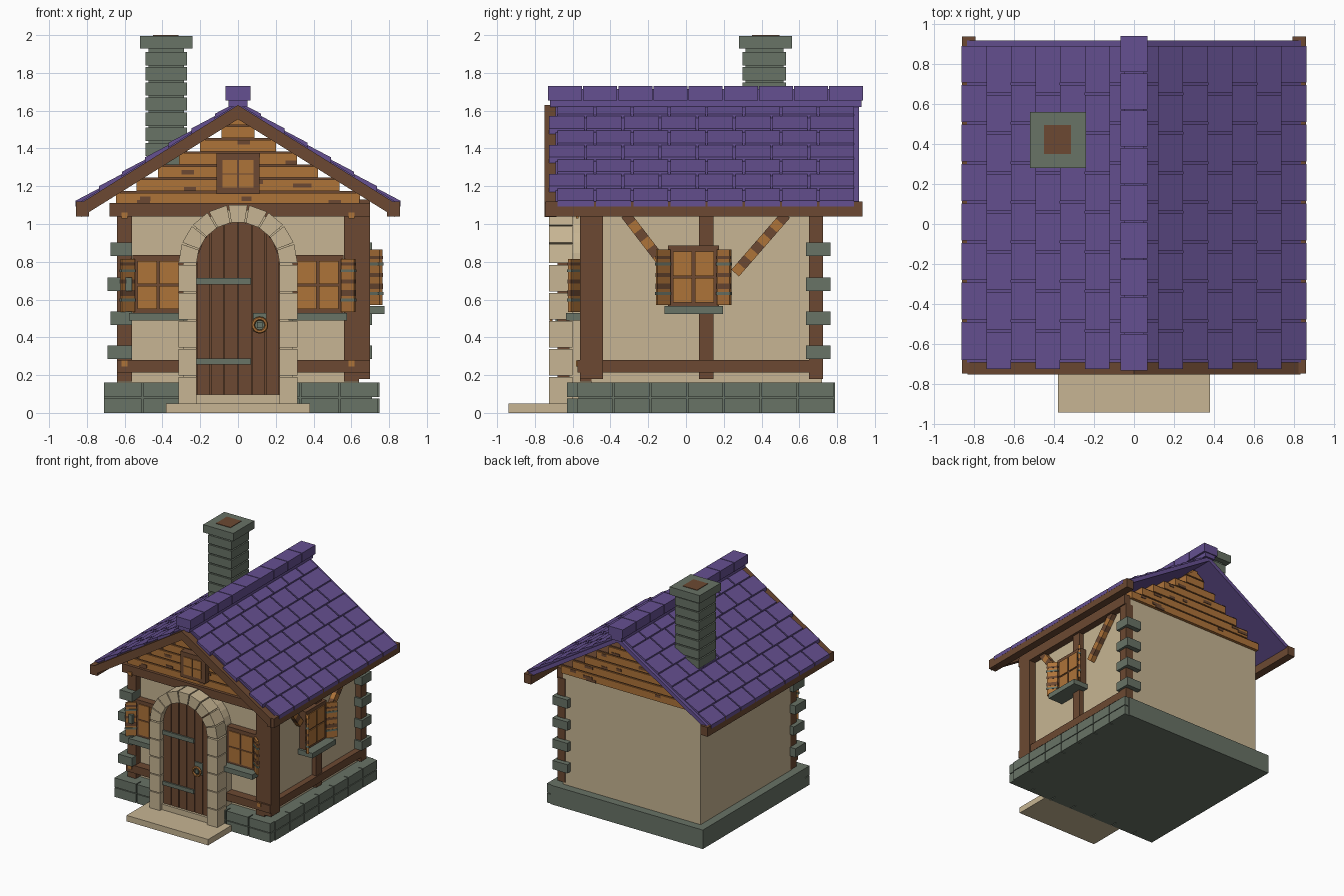
import bpy, bmesh, math, random

if "Cube" in bpy.data.objects:
    bpy.data.objects.remove(bpy.data.objects["Cube"])
random.seed(4)

def colour(name, r, g, b):
    m = bpy.data.materials.new(name)
    m.diffuse_color = [((c / 255 + 0.055) / 1.055) ** 2.4 for c in (r, g, b)] + [1]
    m.use_nodes = True
    m.node_tree.nodes["Principled BSDF"].inputs["Base Color"].default_value = m.diffuse_color
    return m

PURPLE = colour("purple_tile", 101, 80, 145)
BROWN = colour("brown_timber", 108, 73, 50)
ORANGE = colour("orange_wood", 174, 115, 57)
CREAM = colour("cream_plaster", 199, 181, 147)
STONE = colour("grey_green_stone", 104, 115, 102)

# Solids are pairs of matching vertex rings
def prism_y(poly, a, b):
    return [(x, a, z) for x, z in poly], [(x, b, z) for x, z in poly]

def prism_x(poly, a, b):
    return [(a, y, z) for y, z in poly], [(b, y, z) for y, z in poly]

def prism_z(poly, a, b):
    return [(x, y, a) for x, y in poly], [(x, y, b) for x, y in poly]

def box(x0, x1, y0, y1, z0, z1):
    return prism_z([(x0, y0), (x1, y0), (x1, y1), (x0, y1)], z0, z1)

def make(name, mat, *solids):
    bm = bmesh.new()
    for a, b in solids:
        va, vb = [bm.verts.new(p) for p in a], [bm.verts.new(p) for p in b]
        n = len(va)
        bm.faces.new(va[::-1])
        bm.faces.new(vb)
        for i in range(n):
            j = (i + 1) % n
            bm.faces.new((va[i], va[j], vb[j], vb[i]))
    bmesh.ops.recalc_face_normals(bm, faces=bm.faces)
    me = bpy.data.meshes.new(name)
    bm.to_mesh(me)
    bm.free()
    me.materials.append(mat)
    ob = bpy.data.objects.new(name, me)
    bpy.context.collection.objects.link(ob)
    return ob

# Foundation: plain core, stone facing on front and right
stones = [box(-0.71, 0.71, -0.57, 0.79, 0, 0.16)]
for z in (0, 0.083):
    for i in range(7):
        x = -0.71 + i * 0.2086
        stones.append(box(x, x + 0.2, -0.63, -0.57, z, z + 0.077))
        y = -0.575 + i * 0.195
        stones.append(box(0.71, 0.75, y, y + 0.187, z, z + 0.077))
make("foundation", STONE, *stones)
make("front_step", CREAM, box(-0.38, 0.38, -0.94, -0.63, 0, 0.05))

# Walls
make("walls", CREAM, box(-0.64, 0.64, -0.5, 0.72, 0.16, 1.12))

# Timber frame on front and right
make("front_timbers", BROWN,
     box(-0.64, -0.56, -0.56, -0.48, 0.165, 1.05), box(0.56, 0.64, -0.56, -0.5, 0.165, 1.05),
     box(-0.64, 0.70, -0.575, -0.5, 0.215, 0.28), box(-0.68, 0.70, -0.575, -0.5, 1.04, 1.11))
make("side_timbers", BROWN,
     box(0.62, 0.70, -0.56, -0.44, 0.18, 1.05), box(0.62, 0.69, 0.65, 0.725, 0.18, 1.05),
     box(0.64, 0.68, 0.07, 0.145, 0.18, 1.05), box(0.64, 0.69, -0.575, 0.72, 0.215, 0.28),
     box(0.64, 0.70, -0.56, 0.72, 1.04, 1.13))
make("pegs", ORANGE, *[box(x - 0.016, x + 0.016, -0.582, -0.57, z - 0.016, z + 0.016)
                       for x in (-0.6, 0.6) for z in (0.262, 1.045)])

# Diagonal braces, striped
def brace(name, y0, z0, y1, z1, n):
    L = math.hypot(y1 - y0, z1 - z0)
    ny, nz = -(z1 - z0) / L * 0.027, (y1 - y0) / L * 0.027
    out = {0: [], 1: []}
    for i in range(n):
        a, b = i / n, (i + 1) / n
        p = (y0 + (y1 - y0) * a, z0 + (z1 - z0) * a)
        q = (y0 + (y1 - y0) * b, z0 + (z1 - z0) * b)
        out[i % 2].append(prism_x([(p[0] - ny, p[1] - nz), (q[0] - ny, q[1] - nz),
                                   (q[0] + ny, q[1] + nz), (p[0] + ny, p[1] + nz)], 0.64, 0.68))
    make(name + "_dark", BROWN, *out[0])
    make(name + "_light", ORANGE, *out[1])

brace("front_brace", -0.32, 1.05, -0.12, 0.79, 6)
brace("rear_brace", 0.53, 1.05, 0.26, 0.74, 8)

# Corner stones at front left and back right
quoins = []
for i, z in enumerate((0.285, 0.465, 0.645, 0.83)):
    e = 0.015 * (i % 2)
    quoins += [box(-0.69 + e, -0.56, -0.61, -0.47, z, z + 0.073),
               box(0.57, 0.71, 0.635, 0.765, z, z + 0.073)]
make("corner_stones", STONE, *quoins)

# Windows with sills and open shutters; u runs along the wall, d outwards
def window(name, cu, zb, h, front, sides):
    def P(u, d):
        return (u, -0.5 - d) if front else (0.64 + d, u)
    def W(u0, u1, d0, d1, z0, z1):
        return prism_z([P(u0, d0), P(u1, d0), P(u1, d1), P(u0, d1)], z0, z1)
    make(name + "_frame", BROWN, W(cu - 0.135, cu + 0.135, 0, 0.06, zb, zb + h))
    zm, zt = zb + 0.02 + (h - 0.05) / 2, zb + h - 0.03
    make(name + "_panes", ORANGE, *[W(cu + a, cu + b, 0.05, 0.068, c, d)
         for a, b in ((-0.108, -0.007), (0.007, 0.108))
         for c, d in ((zb + 0.02, zm - 0.006), (zm + 0.006, zt))])
    make(name + "_sill", STONE, W(cu - 0.155, cu + 0.155, 0, 0.135, zb - 0.042, zb))
    for s in sides:
        def board(t, z0, z1):
            return prism_z([P(cu + s * (0.133 - t), 0.055 - t), P(cu + s * (0.2 + t), 0.11 - t),
                            P(cu + s * (0.19 + t), 0.125 + t), P(cu + s * (0.123 - t), 0.07 + t)], z0, z1)
        tag = name + ("_right" if s > 0 else "_left") + "_shutter"
        make(tag, ORANGE, board(0, zb + 0.005, zb + h - 0.02))
        make(tag + "_bands", STONE, board(0.004, zb + 0.06, zb + 0.075),
             board(0.004, zb + 0.215, zb + 0.23))
        make(tag + "_grain", BROWN, board(0.002, zb + 0.09, zb + 0.12),
             board(0.002, zb + 0.155, zb + 0.175), board(0.002, zb + 0.25, zb + 0.265))

window("left_window", -0.423, 0.53, 0.305, True, (-1,))
window("right_window", 0.423, 0.53, 0.305, True, (1,))
window("side_window", 0.04, 0.565, 0.32, False, (-1, 1))

# Door surround: jamb stones and arch stones
R0, R1, SP = 0.22, 0.315, 0.79
arch = []
for i in range(5):
    z = 0.05 + i * 0.148
    for s in (-1, 1):
        a, b = sorted((s * R0, s * R1))
        arch.append(box(a, b, -0.725, -0.6, z, z + 0.141))
for i in range(9):
    a, b = math.pi * (i + 0.04) / 9, math.pi * (i + 0.96) / 9
    arch.append(prism_y([(r * math.cos(t), SP + r * math.sin(t))
                         for r, t in ((R0, a), (R1, a), (R1, b), (R0, b))], -0.725, -0.6))
make("door_arch", CREAM, *arch)
def arch_poly(r, z0, n=16):
    return [(-r, z0), (r, z0)] + [(r * math.cos(math.pi * i / n), SP + r * math.sin(math.pi * i / n))
                                  for i in range(n + 1)]
make("door_backing", CREAM, prism_y(arch_poly(0.29, 0.05), -0.62, -0.5),
     box(-0.22, 0.22, -0.7, -0.6, 0.05, 0.097))
# Door planks following the arch
planks = [prism_y(arch_poly(0.222, 0.097), -0.66, -0.61)]
for i in range(6):
    a, b = -0.22 + i * 0.0733 + 0.003, -0.22 + (i + 1) * 0.0733 - 0.003
    top = [(x, SP + math.sqrt(max(0, 0.0484 - x * x))) for x in (b, (a + b) / 2, a)]
    planks.append(prism_y([(a, 0.097), (b, 0.097)] + top, -0.68, -0.65))
make("door", BROWN, *planks)
make("door_hinges", STONE, box(-0.22, 0.07, -0.692, -0.67, 0.68, 0.715),
     box(-0.22, 0.07, -0.692, -0.67, 0.255, 0.287), box(0.08, 0.15, -0.69, -0.67, 0.43, 0.53))
bpy.ops.mesh.primitive_torus_add(location=(0.115, -0.715, 0.465), rotation=(math.pi / 2, 0, 0),
                                 major_segments=16, minor_segments=6, major_radius=0.035, minor_radius=0.01)
ring = bpy.context.object
ring.name = "door_ring"
ring.data.materials.append(ORANGE)
make("ring_mount", STONE, box(0.1, 0.13, -0.715, -0.68, 0.45, 0.48))

# Gable planks, stepped under the roof
boards, seams, grain = [], [], []
z = 1.105
while z < 1.53:
    w = min(0.645, (1.58 - z - 0.07) / 0.624)
    boards.append(box(-w, w, -0.55, 0.745, z, z + 0.06))
    seams.append(box(-w, w, -0.54, 0.735, z + 0.06, z + 0.07))
    for y0, y1 in ((-0.554, -0.54), (0.735, 0.749)):
        for k in range(int(w * 7)):
            l = random.uniform(0.04, 0.1)
            x = random.uniform(-w, w - l)
            lo = z + random.choice((0, 0.018, 0.036))
            grain.append(box(x, x + l, y0, y1, lo, lo + 0.022))
    z += 0.07
boards.append(prism_y([(-0.09, 1.525), (0.09, 1.525), (0, 1.585)], -0.55, 0.745))
make("gable_planks", ORANGE, *boards)
make("gable_seams", BROWN, *seams)
make("gable_grain", BROWN, *grain)
make("attic_window_frame", BROWN, box(-0.115, 0.115, -0.6, -0.54, 1.16, 1.375))
make("attic_window_panes", ORANGE, *[box(a, a + 0.076, -0.607, -0.59, c, c + 0.07)
     for a in (-0.081, 0.005) for c in (1.192, 1.268)])

# Roof: sheets, tiles, barge boards, eave beams
def rz(x, d=0):
    return 1.66 - 0.624 * abs(x) - d
def slope(s, x0, x1, t0, t1, b, y0, y1):
    return prism_y([(s * x0, rz(x0, t0)), (s * x1, rz(x1, t1)), (s * x1, rz(x1, b)), (s * x0, rz(x0, b))], y0, y1)
sheets, tiles, barge, eaves = [], [], [], []
for s in (-1, 1):
    sheets.append(slope(s, 0, 0.85, 0.022, 0.022, 0.06, -0.69, 0.915))
    barge.append(slope(s, 0, 0.83, 0.03, 0.03, 0.105, -0.75, -0.685))
    a, b = sorted((s * 0.79, s * 0.857))
    eaves.append(box(a, b, -0.745, 0.935, 1.04, 1.118))
    for r in range(7):
        x1, x0 = 0.86 - r * 0.1229, 0.86 - (r + 1) * 0.1229
        start = 0.70 if r % 2 == 0 else 0.65
        cuts = [0.895] + [start - 0.197 * k for k in range(7)] + [-0.685 if r % 2 == 0 else -0.73]
        for hi, lo in zip(cuts, cuts[1:]):
            tiles.append(slope(s, x0, x1, 0.012, 0, 0.032, lo + 0.006, hi - 0.006))
make("roof_sheets", PURPLE, *sheets)
make("roof_tiles", PURPLE, *tiles)
make("barge_boards", BROWN, *barge)
make("eave_beams", BROWN, *eaves)
make("ridge_caps", PURPLE, box(-0.05, 0.05, -0.72, 0.93, 1.62, 1.715),
     *[box(-0.067, 0.067, -0.73 + i * 0.186, -0.73 + i * 0.186 + 0.18, 1.655, 1.73) for i in range(9)])

# Chimney: core, stone courses, cap and flue
make("chimney", STONE, box(-0.475, -0.285, 0.315, 0.515, 1.3, 1.95),
     *[box(-0.49, -0.27, 0.3, 0.53, 1.91 - 0.08 * (i + 1) + 0.01, 1.91 - 0.08 * i) for i in range(7)],
     box(-0.52, -0.24, 0.28, 0.56, 1.93, 1.996))
make("chimney_flue", BROWN, box(-0.45, -0.315, 0.35, 0.495, 1.99, 2.0))
